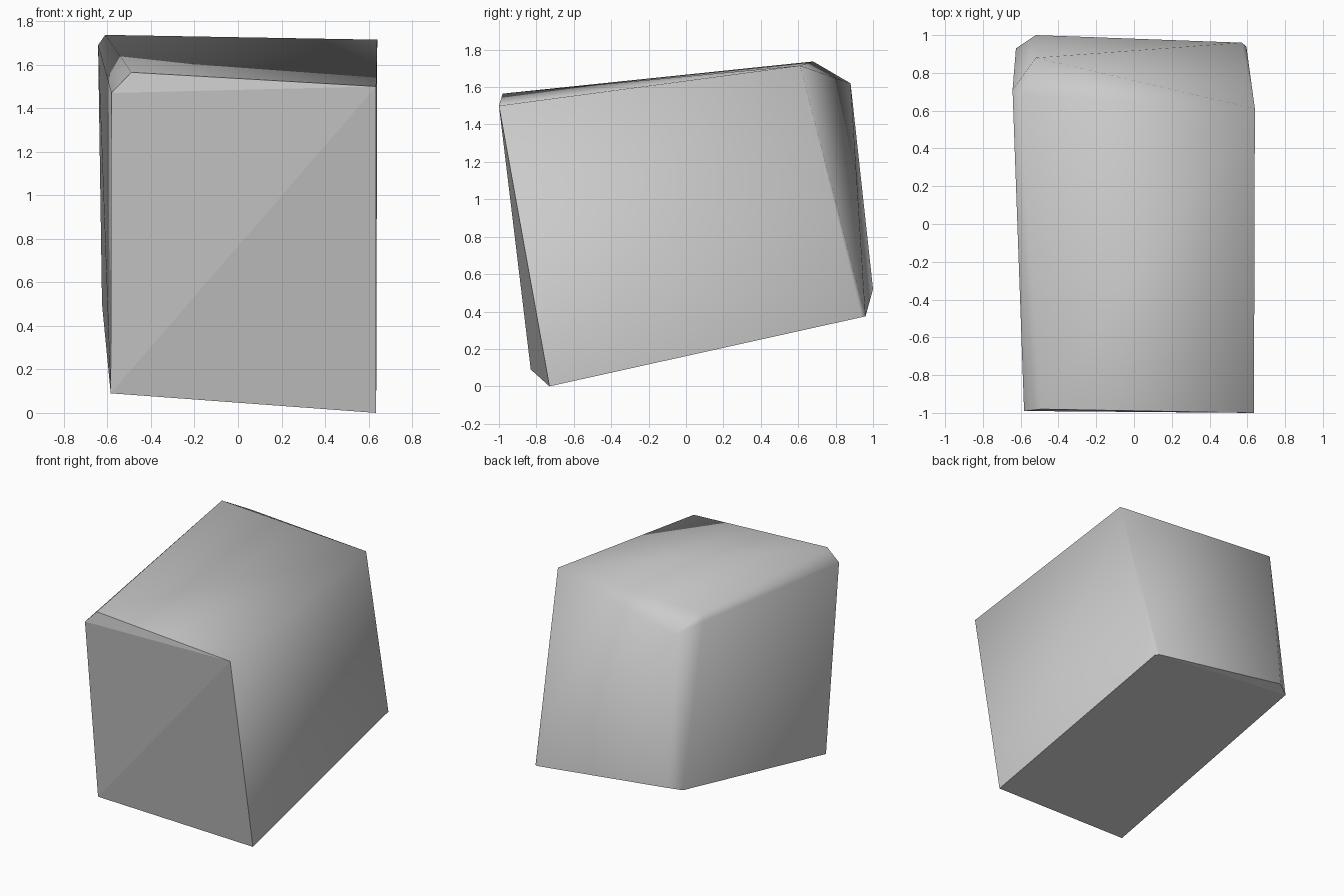
import bpy
import bmesh

if "Cube" in bpy.data.objects:
    bpy.data.objects.remove(bpy.data.objects["Cube"])

# Plain grey
grey = bpy.data.materials.new("plain_grey")
grey.use_nodes = True
colour = (0.6, 0.6, 0.6, 1)
grey.diffuse_color = colour
grey.node_tree.nodes["Principled BSDF"].inputs["Base Color"].default_value = colour

# Corners of the leaning block, with its clipped edges
front = [(0.635, -1, 1.5), (-0.49, -0.98, 1.565), (-0.582, -0.99, 1.47),
         (-0.585, -0.83, 0.09), (0.635, -0.73, 0)]
top_back = [(0.64, 0.61, 1.715), (-0.61, 0.68, 1.737), (-0.643, 0.71, 1.69),
            (-0.52, 0.88, 1.62)]
bottom_back = [(-0.52, 1, 0.52), (-0.625, 0.93, 0.5), (0.57, 0.96, 0.375),
               (0.595, 0.94, 0.37)]

# Wrap the corners in a solid block
bm = bmesh.new()
for corner in front + top_back + bottom_back:
    bm.verts.new(corner)
bmesh.ops.convex_hull(bm, input=bm.verts)
bmesh.ops.recalc_face_normals(bm, faces=bm.faces)
bm.normal_update()


def side(face):
    """Front and underside are flat; the rest flows together."""
    if face.normal.y < -0.7:
        return "front"
    return "bottom" if face.normal.z < -0.6 else "body"


# Keep hard edges only round the front and the underside
for face in bm.faces:
    face.smooth = side(face) == "body"
for edge in bm.edges:
    edge.smooth = len({side(face) for face in edge.link_faces}) == 1

mesh = bpy.data.meshes.new("block")
bm.to_mesh(mesh)
bm.free()
mesh.materials.append(grey)
block = bpy.data.objects.new("block", mesh)
bpy.context.collection.objects.link(block)
